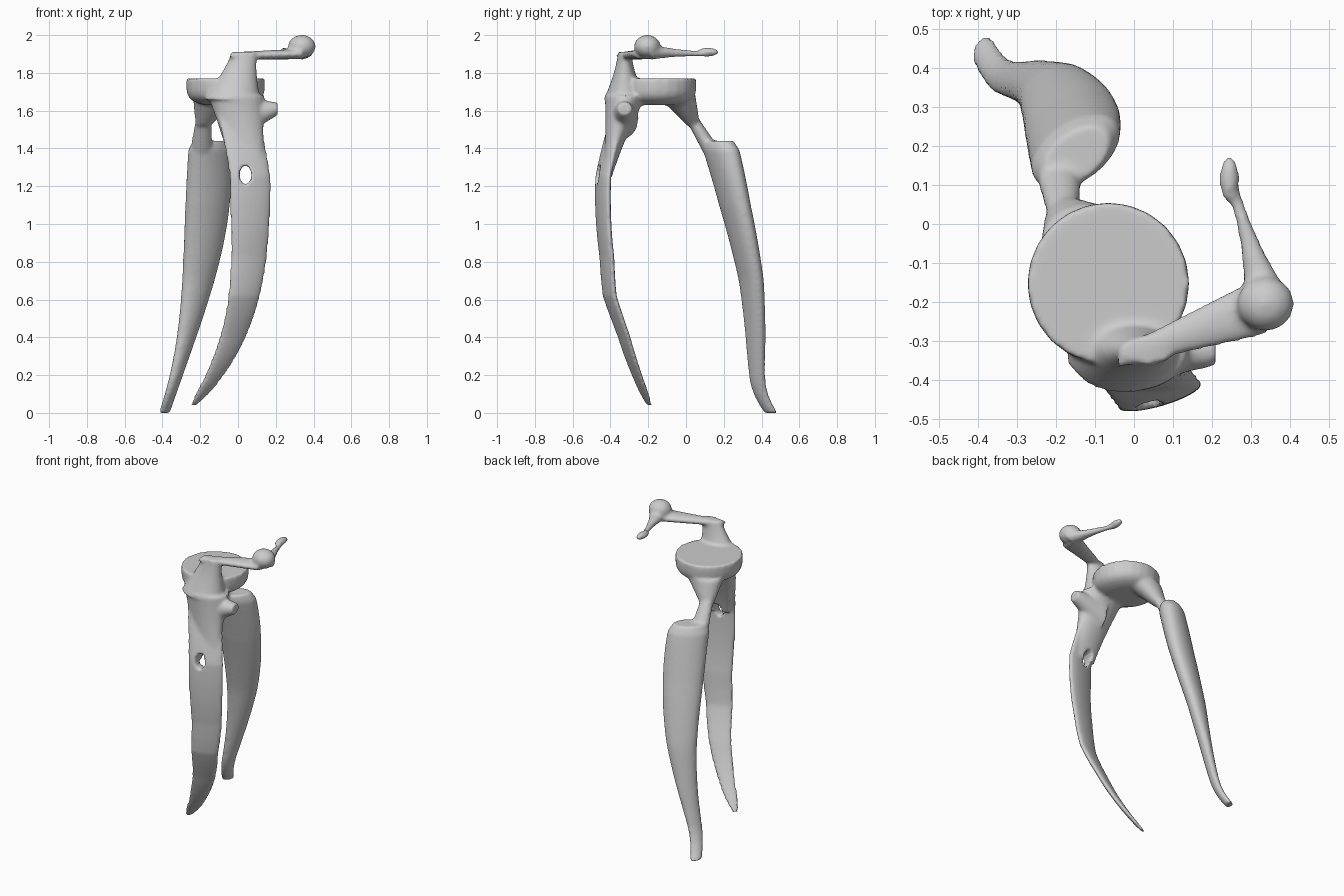
import bpy, bmesh, math
from mathutils import Matrix

cube = bpy.data.objects.get("Cube")
if cube:
    bpy.data.objects.remove(cube, do_unlink=True)

SIDES = 24
STEPS = 30
shells = bmesh.new()


def sweep(axis, start, end, rule, phase=90):
    """Skin ellipses along an axis; rule(t) gives two centres and two radii.
    A phase under 90 degrees turns the ellipse into a diagonal blade."""
    lag = math.radians(phase)
    rings = []
    for step in range(STEPS + 1):
        t = start + (end - start) * step / STEPS
        centre_a, centre_b, radius_a, radius_b = rule(t)
        ring = []
        for side in range(SIDES):
            angle = math.tau * side / SIDES
            a = centre_a + radius_a * math.cos(angle)
            b = centre_b + radius_b * math.cos(angle - lag)
            place = {"x": (t, a, b), "y": (a, t, b), "z": (a, b, t)}[axis]
            ring.append(shells.verts.new(place))
        rings.append(ring)
    for low, high in zip(rings, rings[1:]):
        for side in range(SIDES):
            after = (side + 1) % SIDES
            shells.faces.new((low[side], low[after], high[after], high[side]))
    shells.faces.new(rings[0])
    shells.faces.new(rings[-1])


def taper(axis, start, first, end, last, bend=1):
    """Straight limb between two sections; bend makes its radii flare late."""
    def rule(t):
        u = (t - start) / (end - start)
        mix = (u, u, u ** bend, u ** bend)
        return [p + (q - p) * m for p, q, m in zip(first, last, mix)]
    sweep(axis, start, end, rule)


def blob(centre, radii):
    """Ellipsoid swelling."""
    place = Matrix.Translation(centre) @ Matrix.Diagonal((*radii, 1))
    bmesh.ops.create_uvsphere(shells, u_segments=SIDES, v_segments=SIDES,
                              radius=1, matrix=place)


def bump(t, middle, reach):
    return max(0, 1 - abs(t - middle) / reach)


def front_leg(z):
    rise = min(1, (z - .03) / 1.1)
    away = abs(1.15 - z)
    lean = .15 * max(0, z - 1.25)
    return (.065 - .22 * away ** 3 - lean,
            -.44 + .2 * away ** 2 + lean - .02 * bump(z, .62, .2),
            .11 * rise ** .4, .042 * rise ** .2)


def back_leg(z):
    toe = max(0, 1 - 5 * z) ** 2
    swell = math.sin(math.pi / 2 * z / 1.2) ** 2
    shoulder = 1 - .2 * max(0, (z - 1.38) / .06) ** 2
    return (-.15 - .24 * (1 - z / 1.4) ** 2,
            .38 - .1 * z ** 2 + .07 * toe + .015 * bump(z, .7, .4),
            (.03 + .09 * swell) * shoulder, (.035 + .045 * z) * shoulder)


def bowl(z):
    radius = .208 * (1 - ((1.77 - z) / .15) ** 5) ** .5
    return -.066, -.153, radius, radius


# Legs: a thin curved front blade and a diagonal back blade
sweep("z", .04, 1.62, front_leg, phase=45)
sweep("z", 0, 1.44, back_leg, phase=63)

# Round bowl seat
sweep("z", 1.63, 1.77, bowl)

# Front bracket growing out of the leg, and the neck above it
taper("z", 1.25, (.06, -.42, .09, .03), 1.68, (-.01, -.32, .15, .11), bend=1.5)
taper("z", 1.91, (.035, -.325, .07, .036), 1.66, (-.03, -.325, .15, .11), bend=1.5)

# Flared ear on the side of the bracket
taper("x", 0, (-.33, 1.56, .08, .11), .21, (-.325, 1.61, .04, .035))

# Strip and bracket joining the back leg to the seat
taper("z", 1.38, (-.195, .14, .06, .05), 1.57, (-.182, .025, .04, .035))
taper("z", 1.52, (-.185, .04, .04, .035), 1.68, (-.11, -.05, .13, .1))

# Arm with a swollen elbow, slim forearm and paddle tip
taper("x", -.04, (-.345, 1.89, .025, .02), .34, (-.205, 1.9, .08, .028))
blob((.338, -.205, 1.94), (.073, .07, .061))
taper("y", .12, (.245, 1.9, .016, .016), -.18, (.34, 1.91, .06, .04), bend=2.5)
blob((.245, .115, 1.91), (.026, .062, .023))

bmesh.ops.recalc_face_normals(shells, faces=shells.faces[:])
mesh = bpy.data.meshes.new("stand_shells")
shells.to_mesh(mesh)
shells.free()
stand = bpy.data.objects.new("organic_stand", mesh)
bpy.context.collection.objects.link(stand)

# Cutter for the oval hole in the front leg
bpy.ops.mesh.primitive_cylinder_add(
    vertices=SIDES, radius=1, depth=.4, location=(.04, -.43, 1.26),
    rotation=(math.pi / 2, 0, 0))
cutter = bpy.context.object
cutter.name = "hole_cutter"
cutter.scale = (.03, .047, 1)
cutter.hide_render = True

# Fuse the parts, pierce the leg and soften the joins
fuse = stand.modifiers.new("fuse", "REMESH")
fuse.mode = "VOXEL"
fuse.voxel_size = .01
hole = stand.modifiers.new("hole", "BOOLEAN")
hole.operation = "DIFFERENCE"
hole.solver = "EXACT"
hole.object = cutter
soften = stand.modifiers.new("soften", "SMOOTH")
soften.factor = .5
soften.iterations = 8

# Bake the fused surface and drop the cutter
bpy.context.view_layer.update()
graph = bpy.context.evaluated_depsgraph_get()
fused = bpy.data.meshes.new_from_object(stand.evaluated_get(graph))
stand.modifiers.clear()
stand.data = fused
bpy.data.objects.remove(cutter, do_unlink=True)
fused.shade_smooth()

# Plain grey surface
grey = bpy.data.materials.new("plain_grey")
grey.use_nodes = True
colour = (.6, .6, .6, 1)
grey.diffuse_color = colour
grey.node_tree.nodes["Principled BSDF"].inputs["Base Color"].default_value = colour
fused.materials.clear()
fused.materials.append(grey)
